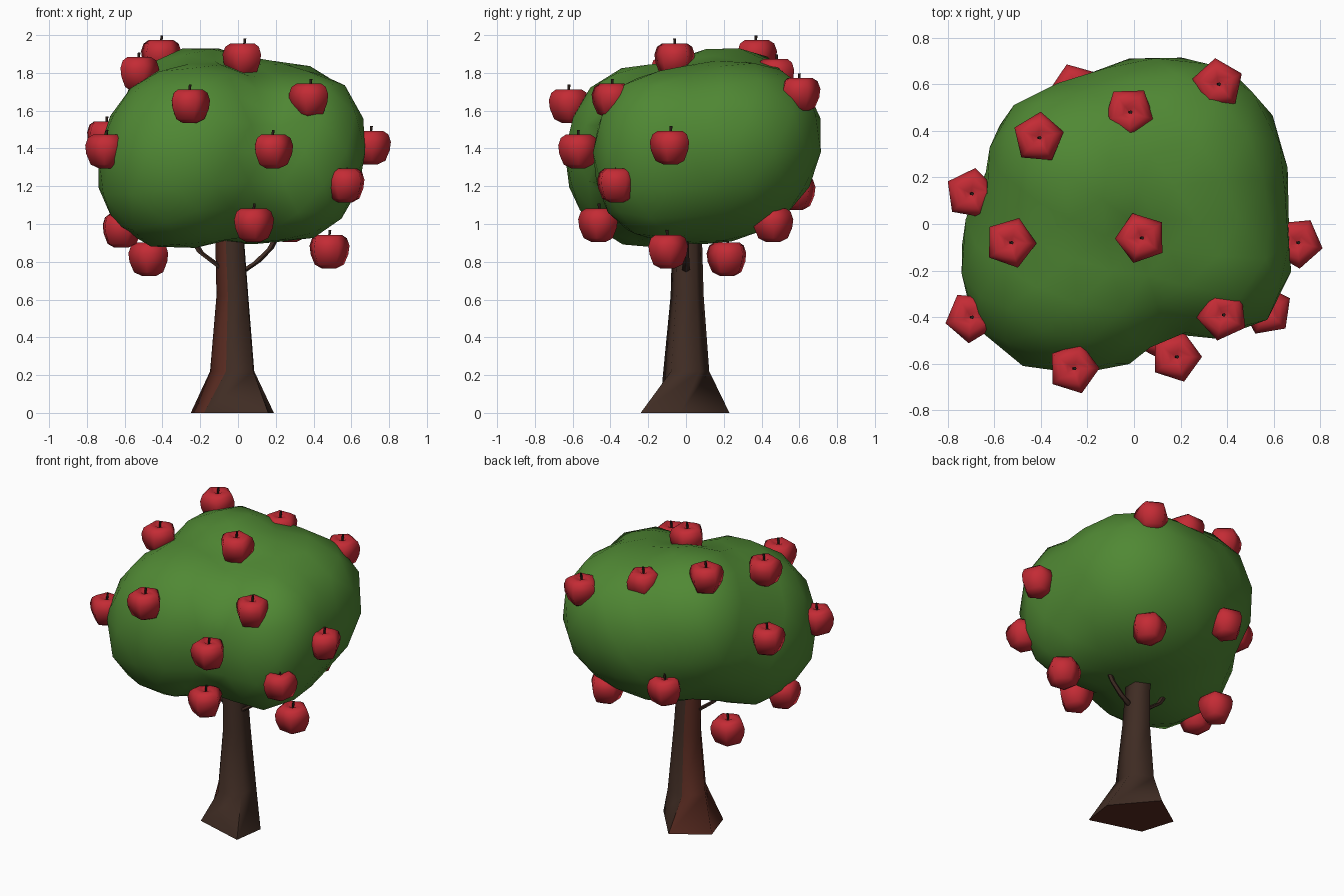
import bpy, bmesh, math, random
from mathutils import Vector

if "Cube" in bpy.data.objects:
    bpy.data.objects.remove(bpy.data.objects["Cube"])

random.seed(4)


def material(name, rgb):
    m = bpy.data.materials.new(name)
    m.diffuse_color = (*rgb, 1)
    m.use_nodes = True
    m.node_tree.nodes["Principled BSDF"].inputs["Base Color"].default_value = m.diffuse_color
    return m


GREEN = material("leaf green", (0.080, 0.248, 0.034))
RED = material("apple red", (0.55, 0.024, 0.035))
BARK = material("dark bark", (0.050, 0.025, 0.017))
BARK_RED = material("reddish bark", (0.100, 0.024, 0.015))
STEM = material("stem brown", (0.022, 0.012, 0.009))


def finish(name, bm, mats, angle):
    bmesh.ops.recalc_face_normals(bm, faces=bm.faces)
    me = bpy.data.meshes.new(name)
    bm.to_mesh(me)
    bm.free()
    for m in mats:
        me.materials.append(m)
    ob = bpy.data.objects.new(name, me)
    bpy.context.collection.objects.link(ob)
    bpy.ops.object.select_all(action='DESELECT')
    ob.select_set(True)
    bpy.context.view_layer.objects.active = ob
    bpy.ops.object.shade_smooth_by_angle(angle=math.radians(angle))
    return ob


def loft(bm, rings):
    """Skin a list of point rings and close both ends."""
    loops = [[bm.verts.new(p) for p in r] for r in rings]
    n = len(loops[0])
    faces = []
    for a, b in zip(loops, loops[1:]):
        for i in range(n):
            j = (i + 1) % n
            faces.append(bm.faces.new((a[i], a[j], b[j], b[i])))
    faces.append(bm.faces.new(loops[0][::-1]))
    faces.append(bm.faces.new(loops[-1]))
    return faces


def ring(cx, cy, z, rx, ry, n, turn=0.0):
    return [(cx + rx * math.cos(turn + i * math.tau / n),
             cy + ry * math.sin(turn + i * math.tau / n), z) for i in range(n)]


# Trunk: five-sided column on an uneven flared foot, reddish on its left sides and underside
bm = bmesh.new()
FOOT = [(.16, -.24), (.19, -.03), (-.03, .23), (-.25, .08), (-.18, -.14)]
sections = [(.22, -.02, 0, .128), (.62, -.022, .005, .092),
            (.92, -.037, .005, .083), (1.15, -.04, .005, .07)]
faces = loft(bm, [[(x, y, 0) for x, y in FOOT]] +
             [ring(cx, cy, z, r, r, 5, math.radians(-38)) for z, cx, cy, r in sections])
for k, f in enumerate(faces[:-2]):
    f.material_index = 1 if k % 5 in (2, 3) else 0
faces[-2].material_index = 1
finish("trunk", bm, [BARK, BARK_RED], 75)

# Two thin branches rising into the leaves
for name, path in (("right_branch", [(.01, .74), (.10, .80), (.17, .87), (.24, 1.0)]),
                   ("left_branch", [(-.05, .74), (-.12, .79), (-.20, .85), (-.29, 1.0)])):
    bm = bmesh.new()
    loft(bm, [ring(x, 0, z, .025 - .003 * k, .022 - .003 * k, 5) for k, (x, z) in enumerate(path)])
    finish(name, bm, [BARK], 50)

# Canopy: sphere pushed out to the envelope of four lobes (centre, radii, lean in x and y)
LOBES = [((.11, .14, 1.38), (.55, .575, .485), (.10, .16)),
         ((-.26, -.15, 1.36), (.48, .49, .49), (.12, 0)),
         ((-.21, .17, 1.48), (.43, .44, .455), (.05, .10)),
         ((.31, -.12, 1.36), (.365, .37, .45), (.08, 0))]
CENTRE = Vector((-.02, .02, 1.38))
POWER = (2.35, 2.35, 2.05)


def inside(p):
    for c, r, lean in LOBES:
        h = p[2] - c[2]
        q = (p[0] - c[0] - lean[0] * h, p[1] - c[1] - lean[1] * h, h)
        if sum((abs(q[k]) / r[k]) ** POWER[k] for k in range(3)) < 1:
            return True
    return False


bm = bmesh.new()
bmesh.ops.create_icosphere(bm, subdivisions=3, radius=1)
for v in bm.verts:
    d = v.co.normalized()
    t = 1.1
    while not inside(CENTRE + d * t):
        t -= 0.003
    v.co = CENTRE + d * t * 1.006
finish("canopy", bm, [GREEN], 80)

# Apples: five-sided lathe with a shallow dimple and a short stem
APPLES = [(-.41, .37, 1.89), (.03, -.06, 1.873), (-.53, -.08, 1.80), (-.02, .48, 1.79),
          (.36, .60, 1.69), (-.26, -.62, 1.63), (.38, -.39, 1.66), (.18, -.57, 1.39),
          (.70, -.08, 1.41), (-.70, .13, 1.46), (-.70, -.40, 1.39), (.57, -.37, 1.21),
          (.08, -.46, 1.00), (-.25, .58, 1.17), (-.62, -.15, .97), (-.47, .22, .82),
          (.48, -.10, .86), (.27, .46, 1.00)]
PROFILE = [(.04, -.095), (.082, -.075), (.106, -.02), (.112, .025), (.098, .065),
           (.07, .083), (.03, .078), (.012, .068)]
for n, (x, y, z) in enumerate(APPLES, 1):
    turn = random.uniform(0, math.tau)
    bm = bmesh.new()
    loft(bm, [ring(x, y, z + h, r, r, 5, turn) for r, h in PROFILE])
    for f in loft(bm, [ring(x, y, z + .05, .006, .006, 5), ring(x + .006, y, z + .108, .008, .008, 5)]):
        f.material_index = 1
    finish(f"apple_{n}", bm, [RED, STEM], 75)
